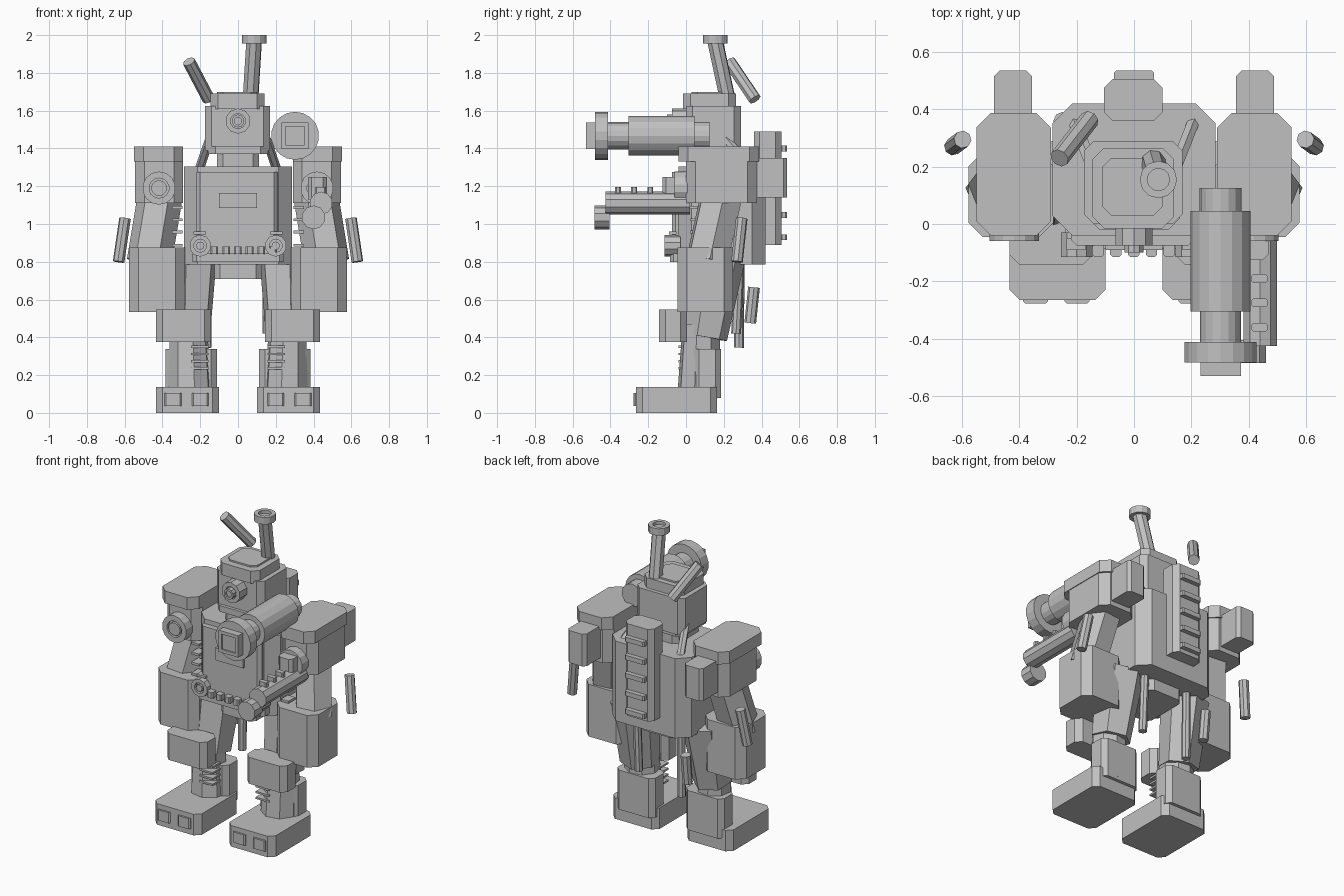
import bpy, bmesh, math
from mathutils import Vector

grey = bpy.data.materials.new("plain_grey")
grey.diffuse_color = (0.53, 0.53, 0.53, 1)


def finish(name, bm):
    bmesh.ops.recalc_face_normals(bm, faces=bm.faces)
    me = bpy.data.meshes.new(name)
    bm.to_mesh(me)
    bm.free()
    me.materials.append(grey)
    ob = bpy.data.objects.new(name, me)
    bpy.context.collection.objects.link(ob)
    return ob


def block(name, x, y, z, c=0.0):
    """Box with chamfered vertical corners; x, y, z are (low, high)."""
    x, y = sorted(x), sorted(y)
    bm = bmesh.new()
    if c:
        pts = [(x[0] + c, y[0]), (x[1] - c, y[0]), (x[1], y[0] + c), (x[1], y[1] - c),
               (x[1] - c, y[1]), (x[0] + c, y[1]), (x[0], y[1] - c), (x[0], y[0] + c)]
    else:
        pts = [(x[0], y[0]), (x[1], y[0]), (x[1], y[1]), (x[0], y[1])]
    f = bm.faces.new([bm.verts.new((a, b, z[0])) for a, b in pts])
    bottom = bm.faces.new([bm.verts.new((a, b, z[1])) for a, b in pts])
    for i in range(len(pts)):
        j = (i + 1) % len(pts)
        bm.faces.new((f.verts[i], f.verts[j], bottom.verts[j], bottom.verts[i]))
    return finish(name, bm)


def tube(name, p, q, r1, r2=None, n=10, bore=0.0, turn=0.0, rim=0.4):
    """Prism from p to q; bore sinks a hole into the q end."""
    p, q = Vector(p), Vector(q)
    d = q - p
    bm = bmesh.new()
    bmesh.ops.create_cone(bm, cap_ends=True, segments=n, radius1=r1,
                          radius2=r1 if r2 is None else r2, depth=d.length)
    if bore:
        top = max(bm.faces, key=lambda f: f.calc_center_median().z)
        bmesh.ops.inset_region(bm, faces=[top], thickness=r1 * rim)
        hole = bmesh.ops.extrude_face_region(bm, geom=[top])["geom"]
        bmesh.ops.delete(bm, geom=[top], context='FACES_ONLY')
        bmesh.ops.translate(bm, verts=[v for v in hole if isinstance(v, bmesh.types.BMVert)],
                            vec=(0, 0, -bore))
    for v in bm.verts:
        c, s = math.cos(turn), math.sin(turn)
        v.co = Vector((v.co.x * c - v.co.y * s, v.co.x * s + v.co.y * c, v.co.z))
    ob = finish(name, bm)
    ob.rotation_mode = 'QUATERNION'
    ob.rotation_quaternion = d.to_track_quat('Z', 'Y')
    ob.location = (p + q) / 2
    return ob


# torso
block("torso", (-0.285, 0.285), (-0.04, 0.42), (0.785, 1.305), 0.07)
block("chest_plate", (-0.22, 0.21), (-0.075, 0.0), (0.82, 1.275), 0.02)
block("chest_vent", (-0.10, 0.10), (-0.09, -0.05), (1.085, 1.165))
block("belt", (-0.24, 0.24), (-0.085, 0.0), (0.80, 0.845), 0.02)
for i in range(6):
    x = -0.125 + i * 0.062
    block("belt_stud", (x - 0.02, x + 0.02), (-0.115, -0.07), (0.84, 0.88), 0.008)
block("pelvis", (-0.125, 0.125), (-0.02, 0.30), (0.71, 0.80), 0.03)

# backpack ladder
block("spine_pack", (-0.105, 0.1), (0.36, 0.505), (0.89, 1.49), 0.03)
for i in range(5):
    z = 0.93 + i * 0.1175
    block("pack_rung", (-0.07, 0.07), (0.50, 0.535), (z - 0.015, z + 0.015), 0.008)

# head
block("neck", (-0.11, 0.11), (0.0, 0.26), (1.29, 1.40), 0.03)
block("collar", (-0.16, 0.16), (-0.02, 0.28), (1.37, 1.41), 0.04)
block("head", (-0.175, 0.17), (0.0, 0.29), (1.39, 1.625), 0.035)
block("head_cap", (-0.145, 0.14), (-0.015, 0.265), (1.61, 1.69), 0.04)
block("head_crown", (-0.11, 0.10), (0.03, 0.23), (1.685, 1.70), 0.03)
tube("eye", (0, 0.01, 1.545), (0, -0.075, 1.545), 0.067, n=10, bore=0.02)
tube("eye_lens", (0, -0.03, 1.545), (0, -0.1, 1.545), 0.034, n=10, bore=0.01)

# exhaust stack and antenna
tube("exhaust_stack", (0.065, 0.225, 1.64), (0.085, 0.155, 1.965), 0.043, n=8)
tube("exhaust_flare", (0.085, 0.155, 1.955), (0.085, 0.155, 2.0), 0.065, n=12, bore=0.02)
tube("antenna", (-0.155, 0.365, 1.66), (-0.26, 0.23, 1.86), 0.034, n=8)

# shoulder cannon
cx, cz = 0.302, 1.467
for name, y0, y1, r in (("cannon_breech", 0.125, 0.02, 0.073), ("cannon_body", 0.045, -0.305, 0.105),
                        ("cannon_barrel", -0.30, -0.42, 0.072)):
    tube(name, (cx, y0, cz), (cx, y1, cz), r, n=16)
tube("cannon_muzzle", (cx, -0.412, cz), (cx, -0.483, cz), 0.127, n=18)
tube("cannon_sight", (cx, -0.48, cz), (cx, -0.53, cz), 0.1, n=4, bore=0.01, turn=math.pi / 4, rim=0.3)

# arm gun
block("gun_mount", (0.37, 0.47), (-0.125, 0.05), (1.13, 1.25), 0.02)
tube("gun_barrel", (0.44, 0.02, 1.11), (0.44, -0.425, 1.11), 0.061, n=10)
tube("gun_muzzle", (0.40, -0.405, 1.035), (0.40, -0.485, 1.035), 0.063, n=10)
for y in (-0.10, -0.19, -0.275, -0.36):
    block("gun_stud", (0.41, 0.465), (y - 0.015, y + 0.015), (1.15, 1.195), 0.006)

for s, side in ((-1, "right"), (1, "left")):
    def bx(name, x, y, z, c=0.0):
        return block(side + "_" + name, (s * x[0], s * x[1]), y, z, c)

    def tb(name, p, q, *a, **k):
        return tube(side + "_" + name, (s * p[0], *p[1:]), (s * q[0], *q[1:]), *a, **k)

    # foot with toe plates
    bx("foot", (0.10, 0.434), (-0.265, 0.164), (0, 0.137), 0.035)
    for x in (0.155, 0.30):
        bx("toe_plate", (x, x + 0.088), (-0.277, -0.25), (0.037, 0.106), 0.008)

    # leg
    tb("shin", (0.255, 0.07, 0.1), (0.262, 0.08, 0.47), 0.118, 0.10, n=8, turn=math.pi / 8)
    bx("calf", (0.112, 0.385), (0.04, 0.185), (0.08, 0.337), 0.03)
    bx("knee_plate", (0.143, 0.434), (-0.143, 0.005), (0.375, 0.547), 0.035)
    tb("thigh", (0.262, 0.10, 0.40), (0.25, 0.17, 0.82), 0.12, 0.145, n=6)
    for i in range(4):
        z = 0.23 + i * 0.038
        bx("shin_rib", (0.155, 0.25), (-0.04, 0.04), (z, z + 0.012))
    for z in (0.68, 0.73, 0.775):
        bx("thigh_rib", (0.30, 0.37), (0.01, 0.09), (z, z + 0.012))

    # shoulder
    bx("shoulder", (0.29, 0.545), (0.0, 0.375), (1.11, 1.36), 0.05)
    bx("shoulder_cap", (0.29, 0.55), (-0.04, 0.387), (1.33, 1.41), 0.05)
    bx("shoulder_pod", (0.355, 0.488), (0.35, 0.535), (1.14, 1.35), 0.02)
    tb("shoulder_ring", (0.418, 0.02, 1.19), (0.418, -0.06, 1.19), 0.088, n=14, bore=0.02)
    tb("shoulder_ring_core", (0.418, 0.0, 1.19), (0.418, -0.06, 1.19), 0.042, n=12)

    # arm
    tb("upper_arm", (0.47, 0.11, 0.80), (0.41, 0.19, 1.16), 0.12, 0.12, n=6)
    bx("forearm", (0.28, 0.578), (-0.045, 0.25), (0.535, 0.875), 0.05)
    for z in (0.88, 0.95, 1.015, 1.08):
        bx("arm_rib", (0.295, 0.35), (0.02, 0.09), (z, z + 0.015))
    tb("arm_pipe", (0.632, 0.27, 0.80), (0.598, 0.295, 1.03), 0.031, n=8)

    # waist lamp and neck strut
    tb("waist_lamp", (0.2, -0.03, 0.885), (0.2, -0.115, 0.885), 0.058, n=10, bore=0.025)
    tb("waist_lamp_core", (0.2, -0.03, 0.885), (0.2, -0.115, 0.885), 0.022, n=8)
    bx("waist_slat", (0.17, 0.235), (-0.09, -0.05), (0.945, 0.96))
    tb("neck_strut", (0.205, 0.35, 1.29), (0.15, 0.21, 1.45), 0.024, n=6)

# pipes hanging from the waist
tube("long_waist_pipe", (-0.165, 0.28, 0.345), (-0.165, 0.285, 0.83), 0.026, n=8)
tube("short_waist_pipe", (0.155, 0.265, 0.42), (0.155, 0.285, 0.82), 0.026, n=8)
tube("rear_leg_pipe", (-0.25, 0.34, 0.475), (-0.25, 0.36, 0.665), 0.031, n=8)
